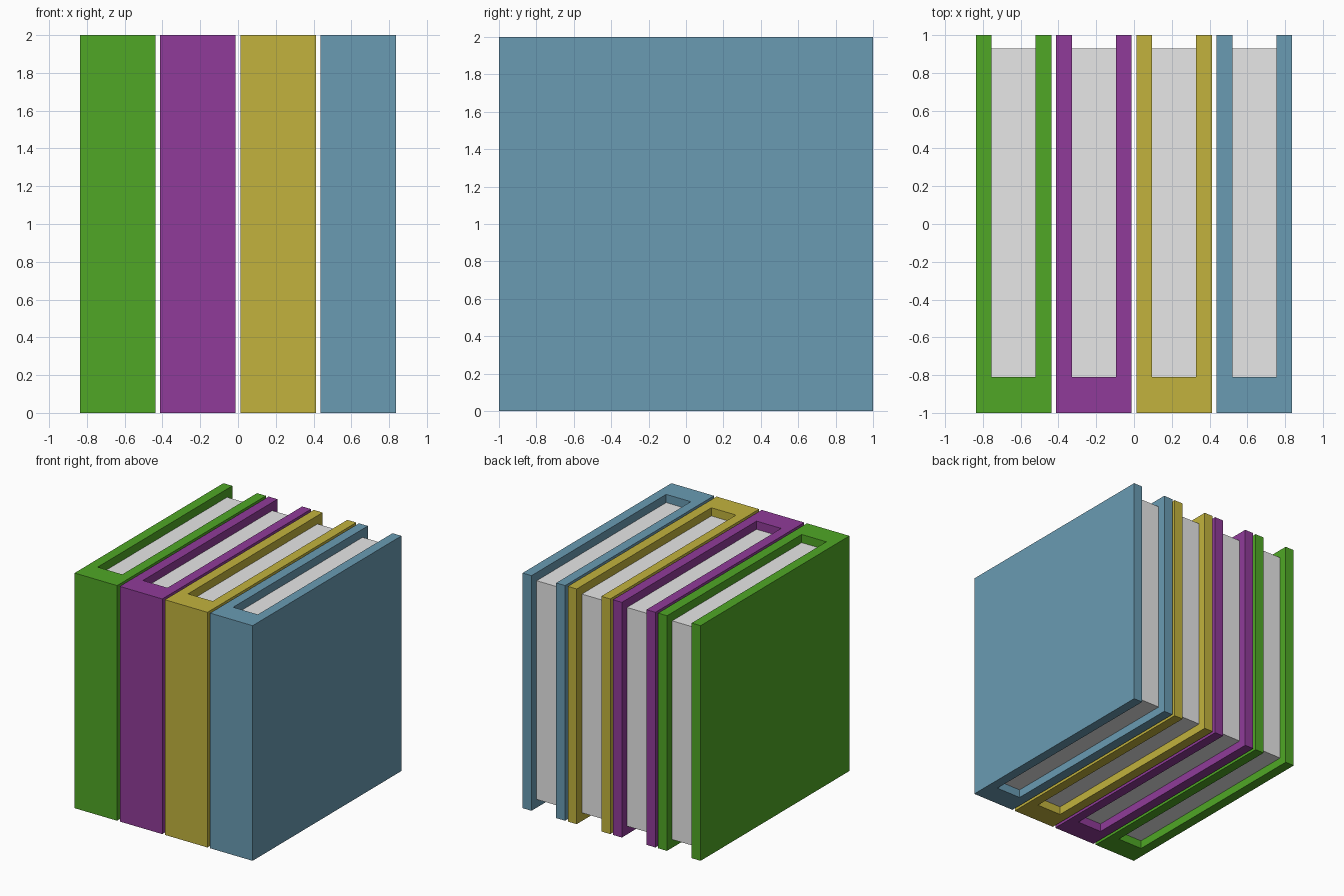
import bpy, bmesh

if "Cube" in bpy.data.objects:
    bpy.data.objects.remove(bpy.data.objects["Cube"])

H, W, T, PITCH = 2.0, 0.40, 0.084, 0.425   # height, book width, board thickness, spacing
RECESS, SPINE = 0.07, 0.19                 # page inset, spine depth


def material(name, rgb):
    m = bpy.data.materials.new(name)
    m.diffuse_color = (*rgb, 1)
    m.use_nodes = True
    m.node_tree.nodes["Principled BSDF"].inputs["Base Color"].default_value = m.diffuse_color
    return m


def extrude_profile(name, pts, z0, z1, mat):
    """Extrude a closed plan outline from z0 to z1."""
    bm = bmesh.new()
    face = bm.faces.new([bm.verts.new((x, y, z0)) for x, y in pts])
    ext = bmesh.ops.extrude_face_region(bm, geom=[face])
    top = [v for v in ext["geom"] if isinstance(v, bmesh.types.BMVert)]
    bmesh.ops.translate(bm, verts=top, vec=(0, 0, z1 - z0))
    bmesh.ops.recalc_face_normals(bm, faces=bm.faces)
    mesh = bpy.data.meshes.new(name)
    bm.to_mesh(mesh)
    bm.free()
    mesh.materials.append(mat)
    ob = bpy.data.objects.new(name, mesh)
    bpy.context.collection.objects.link(ob)
    return ob


colours = [("green", (0.08, 0.39, 0.019)), ("purple", (0.28, 0.044, 0.32)),
           ("yellow", (0.54, 0.45, 0.047)), ("blue", (0.144, 0.33, 0.45))]
paper = material("white paper", (0.8, 0.8, 0.8))

for i, (name, rgb) in enumerate(colours):
    cx = (i - 1.5) * PITCH
    o, n = W / 2, W / 2 - T
    # U-shaped cover: thick spine at the front, two boards
    outline = [(-o, -1), (o, -1), (o, 1), (n, 1), (n, -1 + SPINE),
               (-n, -1 + SPINE), (-n, 1), (-o, 1)]
    cover = extrude_profile(name + "_book_cover", outline, 0, H, material(name + " cover", rgb))
    # page block, recessed at top, bottom and fore edge
    block = [(-n, -1 + SPINE), (n, -1 + SPINE), (n, 1 - RECESS), (-n, 1 - RECESS)]
    pages = extrude_profile(name + "_book_pages", block, RECESS, H - RECESS, paper)
    cover.location.x = pages.location.x = cx
